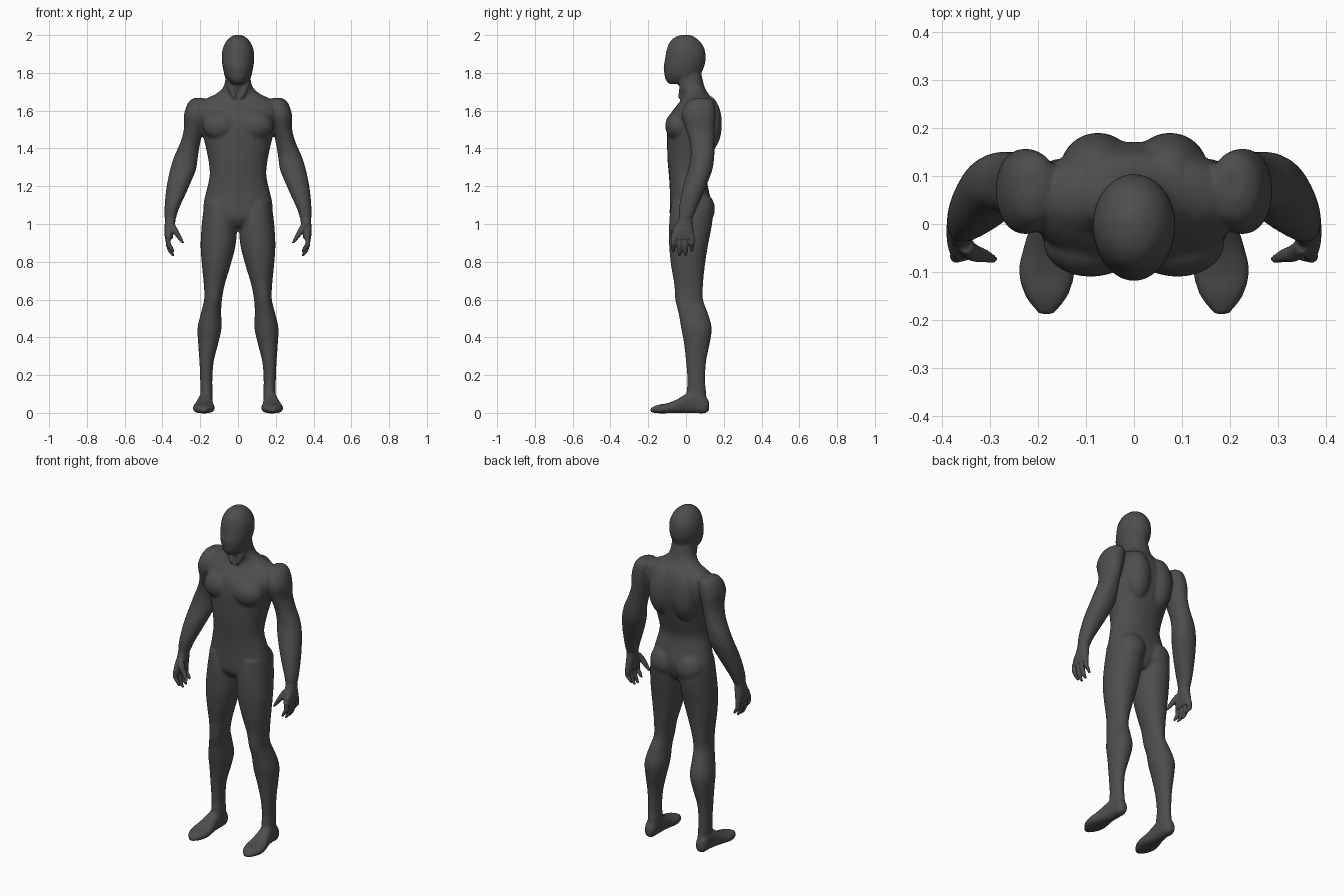
import bpy, bmesh, math
from mathutils import Matrix, Vector

SIDES = 28


def spline(rows, steps=4):
    """Catmull-Rom interpolation of section rows."""
    out = []
    for i in range(len(rows) - 1):
        p = [rows[max(0, min(len(rows) - 1, i + k))] for k in (-1, 0, 1, 2)]
        for s in range(steps):
            t = s / steps
            out.append([0.5 * (2 * b + (c - a) * t + (2 * a - 5 * b + 4 * c - d) * t * t
                               + (3 * b - a - 3 * c + d) * t ** 3) for a, b, c, d in zip(*p)])
    return out + [list(rows[-1])]


def loft(bm, rows, power=2.0, side=1, along_y=False):
    """Skin oval sections (position, x min, x max, v min, v max) stacked on z or y."""
    rings = []
    for h, x0, x1, v0, v1 in spline(rows):
        ring = []
        for k in range(SIDES):
            a = 2 * math.pi * k / SIDES
            c, s = math.cos(a), math.sin(a)
            x = (x0 + x1) / 2 + (x1 - x0) / 2 * math.copysign(abs(c) ** (2 / power), c)
            v = (v0 + v1) / 2 + (v1 - v0) / 2 * math.copysign(abs(s) ** (2 / power), s)
            ring.append(bm.verts.new((side * x, h, v) if along_y else (side * x, v, h)))
        rings.append(ring)
    for r, q in zip(rings, rings[1:]):
        for k in range(SIDES):
            n = (k + 1) % SIDES
            bm.faces.new((r[k], r[n], q[n], q[k]))
    bm.faces.new(rings[0])
    bm.faces.new(rings[-1])


def tube(bm, points, side):
    """Round finger or tendon through points (x, y, z, radius)."""
    loft(bm, [(z, x - r, x + r, y - r, y + r) for x, y, z, r in points], 2, side)


def muscle(bm, pos, size, side):
    m = Matrix.Translation(Vector((side * pos[0], pos[1], pos[2]))) @ Matrix.Diagonal((*size, 1))
    bmesh.ops.create_uvsphere(bm, u_segments=28, v_segments=18, radius=1, matrix=m)


def centred(rows):
    return [(z, -w, w, a, b) for z, w, a, b in rows]


skin = bpy.data.materials.new("charcoal skin")
skin.diffuse_color = (0.075, 0.075, 0.075, 1)


def finish(bm, name, voxel, smooth):
    """Fuse the overlapping volumes into one smooth surface."""
    bmesh.ops.recalc_face_normals(bm, faces=bm.faces)
    mesh = bpy.data.meshes.new(name)
    bm.to_mesh(mesh)
    bm.free()
    mesh.materials.append(skin)
    ob = bpy.data.objects.new(name, mesh)
    bpy.context.collection.objects.link(ob)
    fuse = ob.modifiers.new("fuse", 'REMESH')
    fuse.mode = 'VOXEL'
    fuse.voxel_size = voxel
    fuse.use_smooth_shade = True
    relax = ob.modifiers.new("relax", 'SMOOTH')
    relax.factor = 0.5
    relax.iterations = smooth


body = bmesh.new()

# head
loft(body, centred([
    (2.002, .014, -.02, .02), (1.988, .042, -.06, .048), (1.96, .067, -.088, .08),
    (1.92, .083, -.103, .1), (1.87, .086, -.112, .104), (1.83, .081, -.119, .095),
    (1.79, .07, -.114, .075), (1.765, .053, -.109, .04), (1.742, .03, -.092, 0)]))

# torso and neck
loft(body, centred([
    (.985, .10, -.05, .09), (1.03, .172, -.083, .12), (1.1, .183, -.086, .135),
    (1.18, .166, -.086, .12), (1.26, .15, -.091, .108), (1.34, .157, -.098, .128),
    (1.42, .174, -.1, .15), (1.5, .195, -.1, .168), (1.57, .215, -.088, .17),
    (1.62, .215, -.055, .158), (1.66, .175, -.025, .143), (1.69, .115, -.018, .118),
    (1.73, .075, -.035, .097), (1.8, .064, -.042, .08)]), 2.2)

for side in (-1, 1):
    # chest, shoulder blade and buttock volumes, neck tendon
    muscle(body, (.09, -.04, 1.52), (.098, .07, .08), side)
    muscle(body, (.075, .115, 1.53), (.078, .075, .15), side)
    muscle(body, (.085, .075, 1.08), (.085, .078, .09), side)
    tube(body, [(.062, .0, 1.8, .014), (.042, -.02, 1.73, .015), (.016, -.032, 1.665, .011)], side)

    # leg
    loft(body, [
        (1.12, .03, .175, -.075, .125), (1.05, .005, .186, -.086, .142),
        (.97, .005, .194, -.09, .133), (.88, .014, .198, -.089, .115),
        (.78, .04, .191, -.079, .1), (.68, .07, .181, -.062, .09),
        (.6, .085, .179, -.057, .09), (.53, .089, .196, -.04, .115),
        (.45, .087, .214, -.026, .136), (.37, .104, .211, -.011, .126),
        (.27, .129, .204, 0, .106), (.17, .136, .2, .008, .102),
        (.1, .134, .199, .003, .107), (.04, .137, .2, .02, .113)], 2.1, side)

    # foot
    loft(body, [
        (.122, .152, .187, .012, .06), (.1, .14, .202, -.002, .09),
        (.05, .135, .206, -.002, .115), (0, .134, .215, -.002, .1),
        (-.05, .128, .23, -.002, .07), (-.1, .123, .24, -.002, .051),
        (-.15, .138, .226, -.002, .042), (-.188, .168, .197, .004, .026)], 2.5, side, True)

    # arm
    loft(body, [
        (1.668, .185, .23, .05, .12), (1.645, .16, .262, .005, .148),
        (1.58, .165, .286, -.022, .157), (1.5, .185, .287, 0, .152),
        (1.43, .2, .306, .02, .15), (1.36, .212, .337, .025, .15),
        (1.29, .222, .359, .012, .14), (1.22, .25, .374, -.01, .115),
        (1.15, .281, .384, -.026, .086), (1.08, .313, .389, -.037, .056),
        (1.02, .331, .388, -.037, .03)], 2.1, side)

finish(body, "body", .008, 3)

# hands with palm, four curled fingers and a thumb
for side, name in ((-1, "right_hand"), (1, "left_hand")):
    hand = bmesh.new()
    loft(hand, [
        (1.045, .33, .386, -.034, .032), (1.0, .333, .388, -.05, .035),
        (.96, .34, .39, -.073, .041), (.92, .346, .386, -.078, .044)], 2.3, side)
    for y, tip in ((-.067, .85), (-.034, .83), (-.002, .832), (.031, .855)):
        tube(hand, [(.368, y, .94, .014), (.369, y, .895, .0135),
                    (.358, y, tip + .025, .012), (.343, y, tip, .007)], side)
    tube(hand, [(.35, -.045, 1.0, .016), (.334, -.06, .965, .018),
                (.312, -.066, .93, .014), (.292, -.073, .9, .008)], side)
    finish(hand, name, .005, 2)
